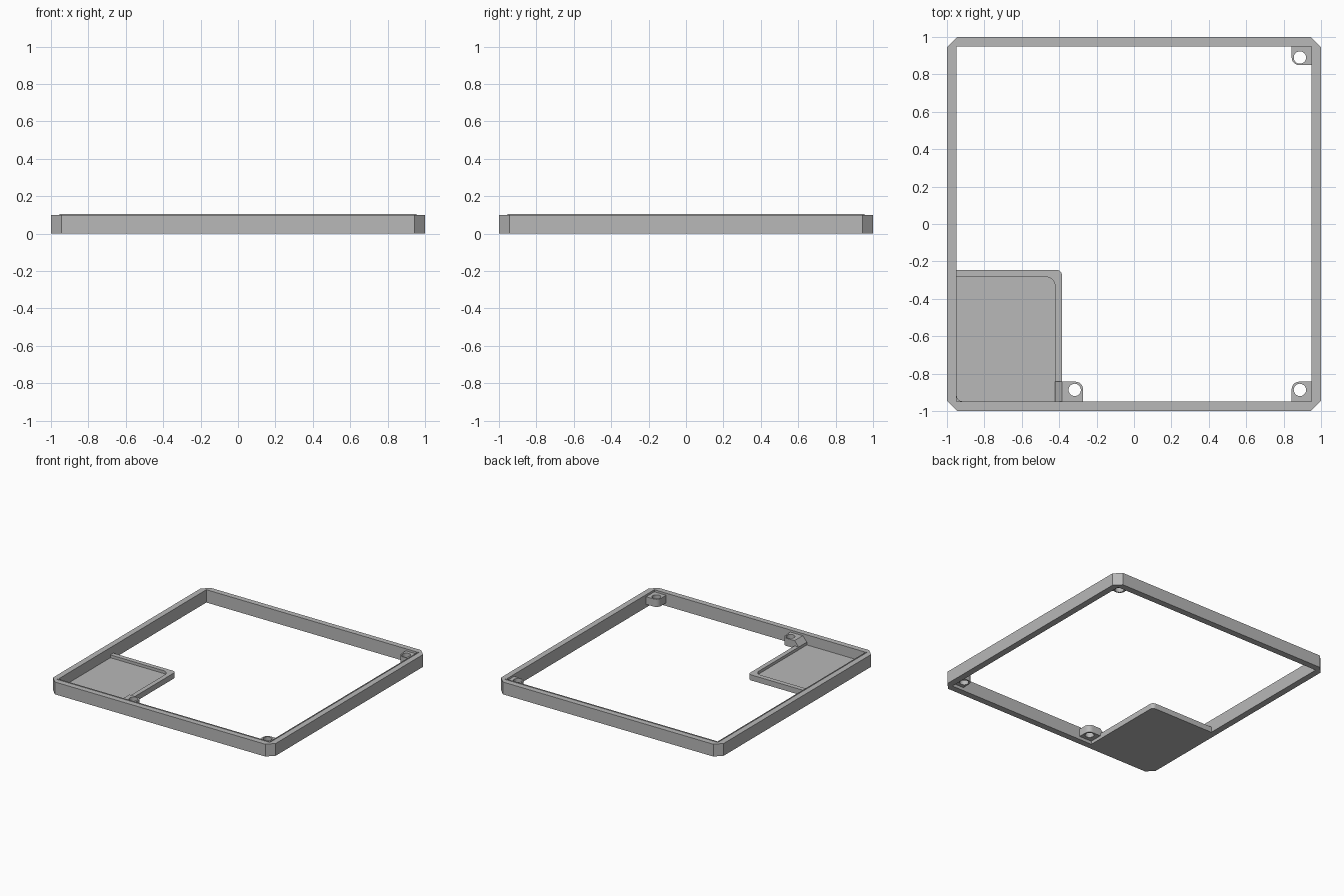
import bpy
import bmesh
from math import cos, sin, pi, radians

cube = bpy.data.objects.get("Cube")
if cube:
    bpy.data.objects.remove(cube, do_unlink=True)

grey = bpy.data.materials.new("plain grey")
grey.use_nodes = True
grey.diffuse_color = (0.48, 0.48, 0.48, 1)
grey.node_tree.nodes["Principled BSDF"].inputs["Base Color"].default_value = grey.diffuse_color


def rect(x0, y0, x1, y1, radii=(0, 0, 0, 0), steps=6):
    """Outline of a rectangle; radii run anticlockwise from the lower left corner."""
    corners = ((x0, y0, 1, 1), (x1, y0, -1, 1), (x1, y1, -1, -1), (x0, y1, 1, -1))
    pts = []
    for i, ((x, y, sx, sy), r) in enumerate(zip(corners, radii)):
        if not r:
            pts.append((x, y))
            continue
        for k in range(steps + 1):
            a = pi + (i + k / steps) * pi / 2
            pts.append((x + sx * r + r * cos(a), y + sy * r + r * sin(a)))
    return pts


def circle(x, y, r, n=24):
    return [(x + r * cos(2 * pi * k / n), y + r * sin(2 * pi * k / n)) for k in range(n)]


def prism(name, outlines, z0, z1):
    """Extrude an outline, with any further outlines cut out of it."""
    curve = bpy.data.curves.new(name, "CURVE")
    curve.dimensions = "2D"
    curve.fill_mode = "BOTH"
    curve.extrude = (z1 - z0) / 2
    for pts in outlines:
        spline = curve.splines.new("POLY")
        spline.points.add(len(pts) - 1)
        for p, (x, y) in zip(spline.points, pts):
            p.co = (x, y, 0, 1)
        spline.use_cyclic_u = True
    temp = bpy.data.objects.new(name + " outline", curve)
    bpy.context.collection.objects.link(temp)
    bpy.context.view_layer.update()
    graph = bpy.context.evaluated_depsgraph_get()
    mesh = bpy.data.meshes.new_from_object(temp.evaluated_get(graph))
    bpy.data.objects.remove(temp, do_unlink=True)
    bm = bmesh.new()
    bm.from_mesh(mesh)
    bmesh.ops.translate(bm, verts=bm.verts, vec=(0, 0, (z0 + z1) / 2))
    bmesh.ops.remove_doubles(bm, verts=bm.verts, dist=0.0001)
    bmesh.ops.recalc_face_normals(bm, faces=bm.faces)
    bm.to_mesh(mesh)
    bm.free()
    mesh.name = name
    mesh.materials.clear()
    mesh.materials.append(grey)
    obj = bpy.data.objects.new(name, mesh)
    bpy.context.collection.objects.link(obj)
    bpy.ops.object.select_all(action="DESELECT")
    obj.select_set(True)
    bpy.context.view_layer.objects.active = obj
    bpy.ops.object.shade_smooth_by_angle(angle=radians(30))
    return obj


# Frame with chamfered corners, and the thin lip along its inner edge
IN = 0.948
c = 0.945
outer = [(-c, -1), (c, -1), (1, -c), (1, c), (c, 1), (-c, 1), (-1, c), (-1, -c)]
opening = rect(-IN, -IN, IN, IN)
prism("frame", [outer, opening], 0, 0.1)
lip = IN + 0.007
prism("inner_lip", [rect(-lip, -lip, lip, lip), opening], 0.099, 0.104)

# Screw bosses set between the frame's top and bottom
R = 0.04
HOLE = 0.033
LOW, HIGH = 0.025, 0.087
prism("front_left_boss",
      [rect(0.843, -0.95, 0.95, -0.843, (0, 0, 0, R)), circle(0.887, -0.887, HOLE)], LOW, HIGH)
prism("back_left_boss",
      [rect(0.843, 0.85, 0.95, 0.95, (R, 0, 0, 0)), circle(0.887, 0.89, HOLE)], LOW, HIGH)
prism("front_middle_boss",
      [rect(-0.385, -0.95, -0.273, -0.843, (0, 0, R, 0)), circle(-0.317, -0.887, HOLE)], LOW, HIGH)

# Corner tray: floor and raised rim
FLOOR, RIM = 0.022, 0.045
tray = rect(-0.95, -0.95, -0.385, -0.245, (0, 0, 0.03, 0))
recess = rect(-IN, -IN, -0.422, -0.283, (0.03, 0, 0.05, 0))
prism("tray_floor", [tray], 0, FLOOR)
prism("tray_rim", [tray, recess], FLOOR, RIM)

# Ramp from the tray rim up to the boss
ramp = prism("boss_ramp", [[(-0.422, RIM), (-0.385, RIM), (-0.385, HIGH)]], 0.843, 0.95)
ramp.rotation_euler.x = pi / 2
